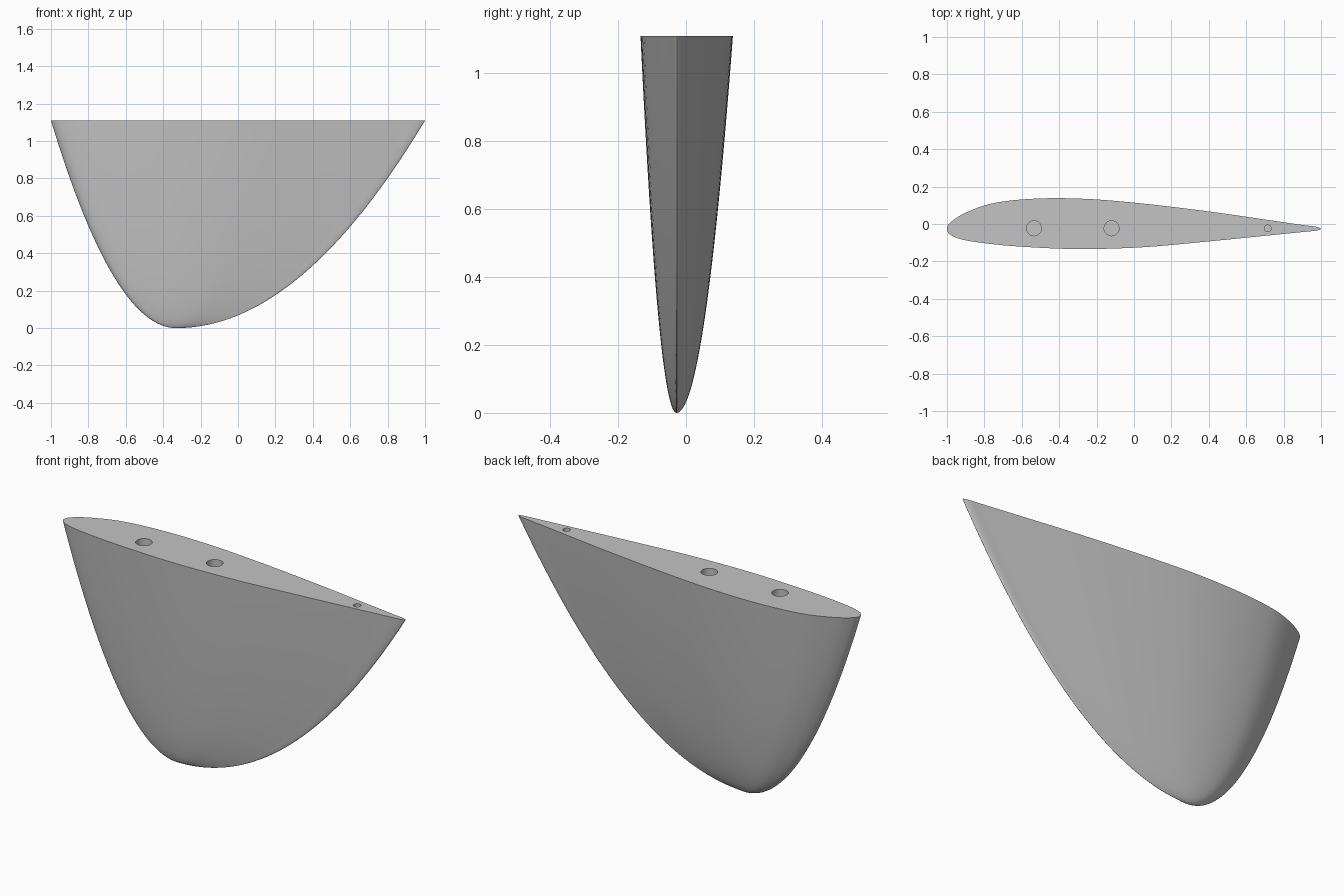
import bpy
import bmesh
from mathutils import Vector

HEIGHT = 1.11
APEX = Vector((-0.33, -0.028))   # point every section shrinks towards
RINGS = 48
STEPS = 6                        # subdivisions between outline points

# Rounded foil outline, anticlockwise from the leading edge
OUTLINE = [Vector(p) for p in (
    (-1, -.025), (-.985, -.055), (-.93, -.08), (-.82, -.1), (-.62, -.12),
    (-.3, -.134), (.05, -.124), (.4, -.093), (.7, -.063), (.88, -.045),
    (.97, -.036), (1, -.026), (.975, -.015), (.9, -.005), (.7, .024),
    (.4, .067), (.05, .109), (-.25, .134), (-.52, .136), (-.75, .112),
    (-.9, .06), (-.98, .01))]


def smooth_loop(points, steps):
    """Closed Catmull-Rom curve through the points."""
    result = []
    n = len(points)
    for i in range(n):
        a, b, c, d = (points[(i + k - 1) % n] for k in range(4))
        for j in range(steps):
            t = j / steps
            result.append(0.5 * (2 * b + (c - a) * t
                                 + (2 * a - 5 * b + 4 * c - d) * t ** 2
                                 + (3 * b - a - 3 * c + d) * t ** 3))
    return result


def make_object(name, bm, material):
    bmesh.ops.recalc_face_normals(bm, faces=bm.faces)
    mesh = bpy.data.meshes.new(name)
    bm.to_mesh(mesh)
    bm.free()
    mesh.materials.append(material)
    obj = bpy.data.objects.new(name, mesh)
    bpy.context.collection.objects.link(obj)
    return obj


def make_hole(body, name, x, radius, depth, material):
    """Bore a blind round hole into the flat top."""
    bm = bmesh.new()
    bmesh.ops.create_cone(bm, cap_ends=True, segments=40, radius1=radius,
                          radius2=radius, depth=depth * 2)
    bmesh.ops.translate(bm, verts=bm.verts, vec=(x, -.023, HEIGHT))
    cutter = make_object(name, bm, material)
    cutter.hide_render = True
    mod = body.modifiers.new(name, 'BOOLEAN')
    mod.operation = 'DIFFERENCE'
    mod.solver = 'EXACT'
    mod.object = cutter
    bpy.ops.object.modifier_apply(modifier=mod.name)
    bpy.data.objects.remove(cutter)


default = bpy.data.objects.get("Cube")
if default:
    bpy.data.objects.remove(default)

grey = bpy.data.materials.new("light grey")
grey.use_nodes = True
grey.diffuse_color = (.55, .55, .55, 1)
grey.node_tree.nodes["Principled BSDF"].inputs["Base Color"].default_value = grey.diffuse_color

# Fin body: foil sections shrinking parabolically to the tip
section = smooth_loop(OUTLINE, STEPS)
bm = bmesh.new()
tip = bm.verts.new((APEX.x, APEX.y, 0))
previous = None
for r in range(1, RINGS + 1):
    s = r / RINGS
    ring = []
    for p in section:
        q = APEX + (p - APEX) * s
        ring.append(bm.verts.new((q.x, q.y, HEIGHT * s * s)))
    for i in range(len(ring)):
        j = (i + 1) % len(ring)
        if previous:
            bm.faces.new((previous[i], previous[j], ring[j], ring[i]))
        else:
            bm.faces.new((tip, ring[j], ring[i]))
    previous = ring
bm.faces.new(previous)
fin = make_object("fin_body", bm, grey)

bpy.ops.object.select_all(action='DESELECT')
bpy.context.view_layer.objects.active = fin
fin.select_set(True)

# Two mounting holes and a small locating hole
make_hole(fin, "front_hole", -.535, .04, .3, grey)
make_hole(fin, "middle_hole", -.12, .04, .3, grey)
make_hole(fin, "rear_hole", .715, .018, .15, grey)

bpy.ops.object.shade_smooth_by_angle(angle=0.6)
